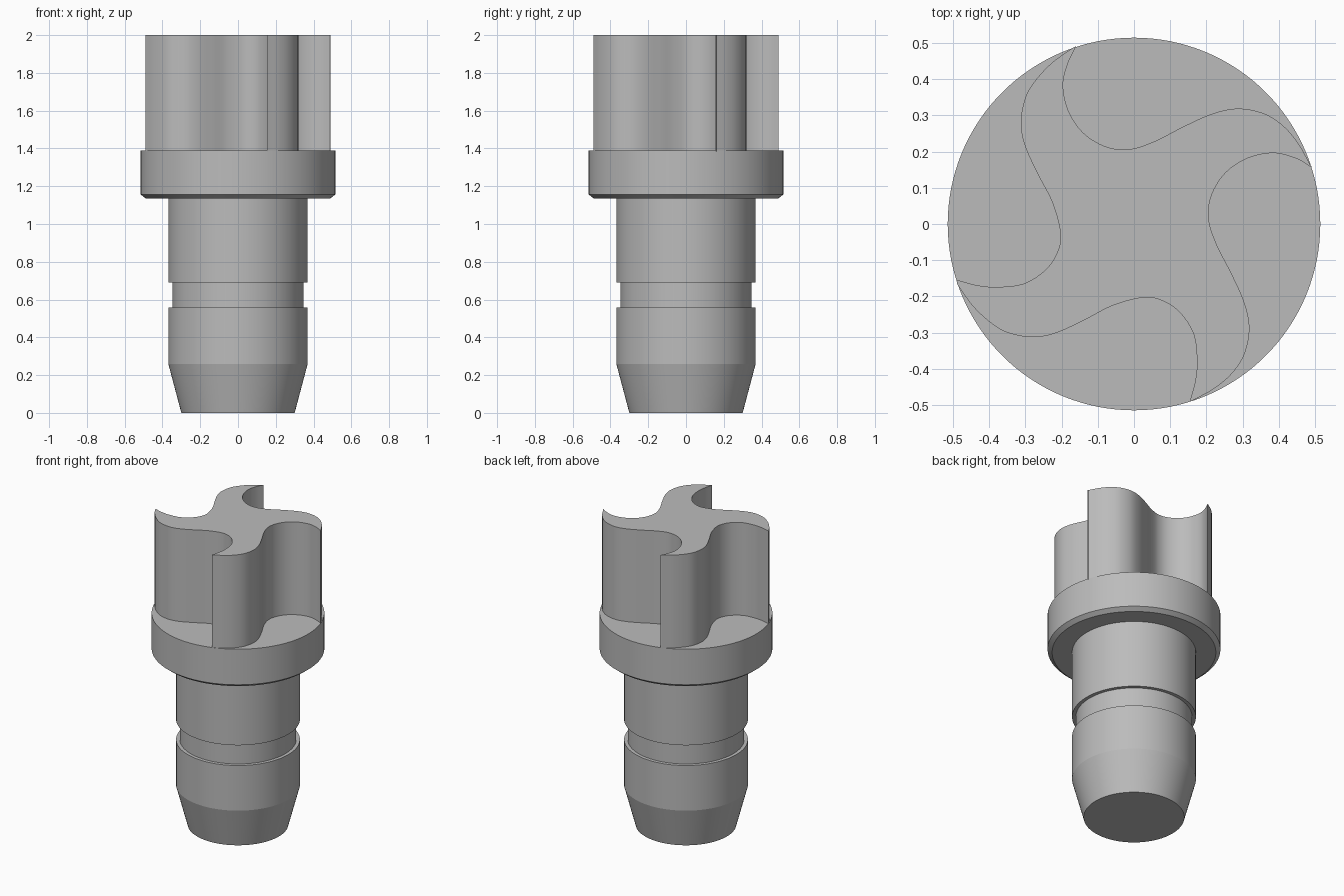
import bpy
import bmesh
import math
from mathutils import Vector, Matrix

cube = bpy.data.objects.get("Cube")
if cube:
    bpy.data.objects.remove(cube, do_unlink=True)

# Single plain grey
grey = bpy.data.materials.new("plain_grey")
grey.use_nodes = True
color = (0.5, 0.5, 0.5, 1.0)
grey.diffuse_color = color
grey.node_tree.nodes["Principled BSDF"].inputs["Base Color"].default_value = color


def finish(name, bm):
    bmesh.ops.recalc_face_normals(bm, faces=bm.faces)
    mesh = bpy.data.meshes.new(name)
    bm.to_mesh(mesh)
    bm.free()
    mesh.materials.append(grey)
    obj = bpy.data.objects.new(name, mesh)
    bpy.context.collection.objects.link(obj)
    bpy.ops.object.select_all(action="DESELECT")
    obj.select_set(True)
    bpy.context.view_layer.objects.active = obj
    bpy.ops.object.shade_smooth_by_angle(angle=math.radians(14))
    return obj


def lathe(name, profile, sides=128):
    """Spin an (r, z) profile about z and cap both ends."""
    bm = bmesh.new()
    rings = []
    for r, z in profile:
        rings.append([bm.verts.new((r * math.cos(math.tau * i / sides),
                                    r * math.sin(math.tau * i / sides), z))
                      for i in range(sides)])
    for low, high in zip(rings, rings[1:]):
        for i in range(sides):
            j = (i + 1) % sides
            bm.faces.new((low[i], low[j], high[j], high[i]))
    bm.faces.new(rings[0][::-1])
    bm.faces.new(rings[-1])
    return finish(name, bm)


def smooth_path(points, steps=10):
    """Catmull-Rom curve through the points, ends included."""
    pts = [Vector(p) for p in points]
    pts = [2 * pts[0] - pts[1]] + pts + [2 * pts[-1] - pts[-2]]
    out = []
    for a, b, c, d in zip(pts, pts[1:], pts[2:], pts[3:]):
        for s in range(steps):
            t = s / steps
            out.append(0.5 * (2 * b + (c - a) * t + (2 * a - 5 * b + 4 * c - d) * t ** 2
                              + (3 * b - a - 3 * c + d) * t ** 3))
    out.append(pts[-2])
    return out


# Tapered shank with a ring groove
lathe("shank", [(0.30, 0), (0.369, 0.26), (0.369, 0.557), (0.347, 0.557),
                (0.347, 0.69), (0.369, 0.69), (0.369, 1.14)])

# Collar with a chamfered lower edge
lathe("collar", [(0.488, 1.135), (0.515, 1.156), (0.515, 1.39)])

# Pinwheel driver: S-shaped pocket walls, two slightly different shapes
deep_pocket = [(0.491, 0.16), (0.44, 0.184), (0.381, 0.196), (0.31, 0.18), (0.25, 0.138),
               (0.213, 0.075), (0.207, 0.01), (0.23, -0.06), (0.27, -0.138),
               (0.306, -0.22), (0.319, -0.29), (0.305, -0.36), (0.27, -0.414),
               (0.22, -0.456), (0.156, -0.491)]
shallow_pocket = [(0.491, 0.154), (0.43, 0.17), (0.37, 0.174), (0.30, 0.163), (0.24, 0.122),
                  (0.209, 0.07), (0.204, 0.02), (0.226, -0.06), (0.266, -0.138),
                  (0.301, -0.215), (0.313, -0.28), (0.30, -0.35), (0.27, -0.40),
                  (0.225, -0.447), (0.168, -0.488)]

outline = []
for turn, pocket in enumerate((deep_pocket, shallow_pocket, shallow_pocket, deep_pocket)):
    spin = Matrix.Rotation(-turn * math.pi / 2, 2)
    for p in smooth_path(pocket):
        q = spin @ p
        if not outline or (q - outline[-1]).length > 0.002:
            outline.append(q)
if (outline[0] - outline[-1]).length < 0.002:
    outline.pop()

bm = bmesh.new()
base = bm.faces.new([bm.verts.new((p.x, p.y, 1.385)) for p in outline])
grown = bmesh.ops.extrude_face_region(bm, geom=[base], use_keep_orig=True)
top = [v for v in grown["geom"] if isinstance(v, bmesh.types.BMVert)]
bmesh.ops.translate(bm, verts=top, vec=(0, 0, 0.615))
finish("pinwheel_driver", bm)
